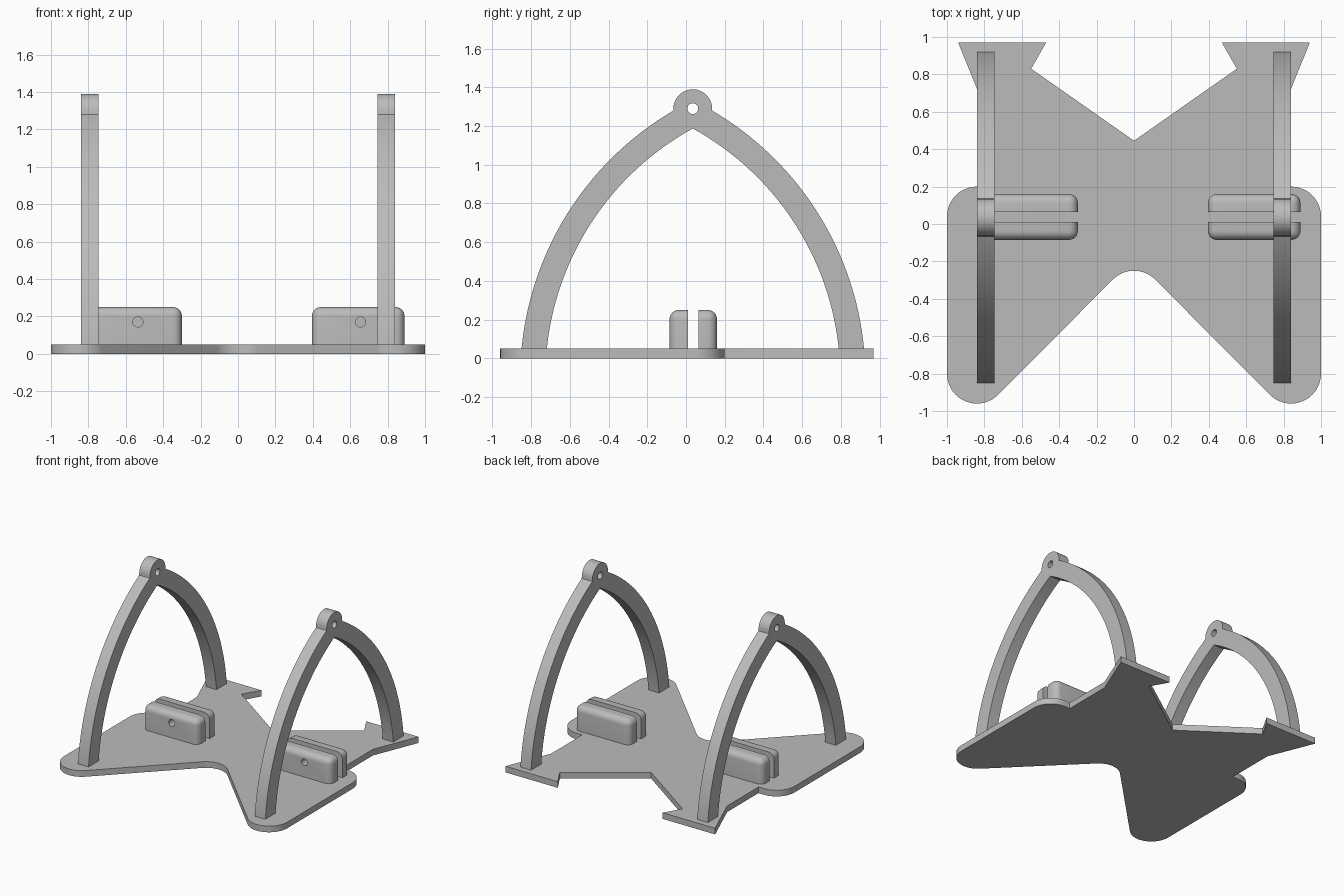
import bpy, bmesh, math

if "Cube" in bpy.data.objects:
    bpy.data.objects.remove(bpy.data.objects["Cube"])

grey = bpy.data.materials.new("plain grey")
grey.diffuse_color = (0.5, 0.5, 0.5, 1)
grey.use_nodes = True
grey.node_tree.nodes["Principled BSDF"].inputs["Base Color"].default_value = grey.diffuse_color


def arc(cx, cy, r, a0, a1, n):
    """Points along a circular arc, angles in degrees."""
    return [(cx + r * math.cos(math.radians(a0 + (a1 - a0) * i / n)),
             cy + r * math.sin(math.radians(a0 + (a1 - a0) * i / n))) for i in range(n + 1)]


def finish(name, bm):
    bmesh.ops.recalc_face_normals(bm, faces=bm.faces)
    me = bpy.data.meshes.new(name)
    bm.to_mesh(me)
    bm.free()
    me.materials.append(grey)
    ob = bpy.data.objects.new(name, me)
    bpy.context.collection.objects.link(ob)
    return ob


def prism(name, points, vec):
    """Extrude a closed outline of 3D points along vec."""
    bm = bmesh.new()
    face = bm.faces.new([bm.verts.new(p) for p in points])
    out = bmesh.ops.extrude_face_region(bm, geom=[face])
    bmesh.ops.translate(bm, vec=vec, verts=[v for v in out["geom"] if isinstance(v, bmesh.types.BMVert)])
    return finish(name, bm)


def cut(ob, cutter):
    cutter.hide_render = True
    cutter.hide_set(True)
    mod = ob.modifiers.new("hole", "BOOLEAN")
    mod.operation, mod.solver, mod.object = "DIFFERENCE", "EXACT", cutter


def smooth(ob):
    bpy.ops.object.select_all(action="DESELECT")
    ob.select_set(True)
    bpy.context.view_layer.objects.active = ob
    for mod in list(ob.modifiers):
        bpy.ops.object.modifier_apply(modifier=mod.name)
    bpy.ops.object.shade_smooth_by_angle(angle=math.radians(30))


# Base plate: right half from the front notch round to the back, then mirrored
half = arc(0, -0.41, 0.16, 90, 45, 8)
half += arc(0.84, -0.80, 0.16, 225, 360, 18)
half += arc(0.84, 0.04, 0.16, 0, 90, 12)
half += [(0.79, 0.20), (0.79, 0.60), (0.94, 0.97), (0.47, 0.97), (0.55, 0.83), (0, 0.445)]
outline = half + [(-x, y) for x, y in half[-2:0:-1]]
smooth(prism("base_plate", [(x, y, 0) for x, y in outline], (0, 0, 0.05)))

# Pointed arches with a pierced ring at the top
MID, RING_Z, RING_R = 0.035, 1.29, 0.10
CX, CZ, R_OUT, R_IN = -0.708, -0.101, 1.60, 1.47


def foot_angle(r):
    return math.degrees(math.asin((0.045 - CZ) / r))


outer = arc(CX, CZ, R_OUT, foot_angle(R_OUT), 62, 48)
outer = [p for p in outer if math.hypot(p[0], p[1] - RING_Z) > RING_R]
a = math.degrees(math.atan2(outer[-1][1] - RING_Z, outer[-1][0]))
ring = arc(0, RING_Z, RING_R, a + 4, 90, 14)
inner = arc(CX, CZ, R_IN, math.degrees(math.acos(-CX / R_IN)), foot_angle(R_IN), 40)
right = outer + ring
profile = right + [(-y, z) for y, z in right[-2::-1]]
profile += [(-y, z) for y, z in inner[::-1]] + inner[1:]

for side, x0 in (("left", -0.84), ("right", 0.745)):
    arch = prism(side + "_arch", [(x0, MID + y, z) for y, z in profile], (0.095, 0, 0))
    hole = arc(MID, RING_Z, 0.028, 0, 345, 23)
    cut(arch, prism(side + "_arch_cutter", [(x0 - 0.1, y, z) for y, z in hole], (0.3, 0, 0)))
    smooth(arch)

# Slotted clamp blocks: a rounded box split into front and back jaws
for side, x0 in (("left", -0.795), ("right", 0.395)):
    for part, lo, hi in (("front", -0.085, 0.01), ("back", 0.065, 0.16)):
        bm = bmesh.new()
        bmesh.ops.create_cube(bm, size=1)
        for v in bm.verts:
            v.co = (x0 + 0.2475 + v.co.x * 0.495, 0.0375 + v.co.y * 0.245, 0.147 + v.co.z * 0.206)
        edges = [e for e in bm.edges if max(v.co.z for v in e.verts) > 0.1]
        bmesh.ops.bevel(bm, geom=edges, offset=0.048, segments=6, profile=0.5, affect="EDGES")
        y, ny = (hi, 1) if part == "front" else (lo, -1)
        res = bmesh.ops.bisect_plane(bm, geom=bm.verts[:] + bm.edges[:] + bm.faces[:],
                                     plane_co=(0, y, 0), plane_no=(0, ny, 0), clear_outer=True)
        rim = [e for e in res["geom_cut"] if isinstance(e, bmesh.types.BMEdge)]
        bmesh.ops.holes_fill(bm, edges=rim, sides=0)
        jaw = finish(f"{side}_{part}_jaw", bm)
        if part == "front":
            # Screw hole through the front jaw
            ring_pts = arc(x0 + 0.26, 0.17, 0.027, 0, 345, 23)
            cut(jaw, prism(side + "_screw_cutter", [(x, -0.2, z) for x, z in ring_pts], (0, 0.24, 0)))
        smooth(jaw)
